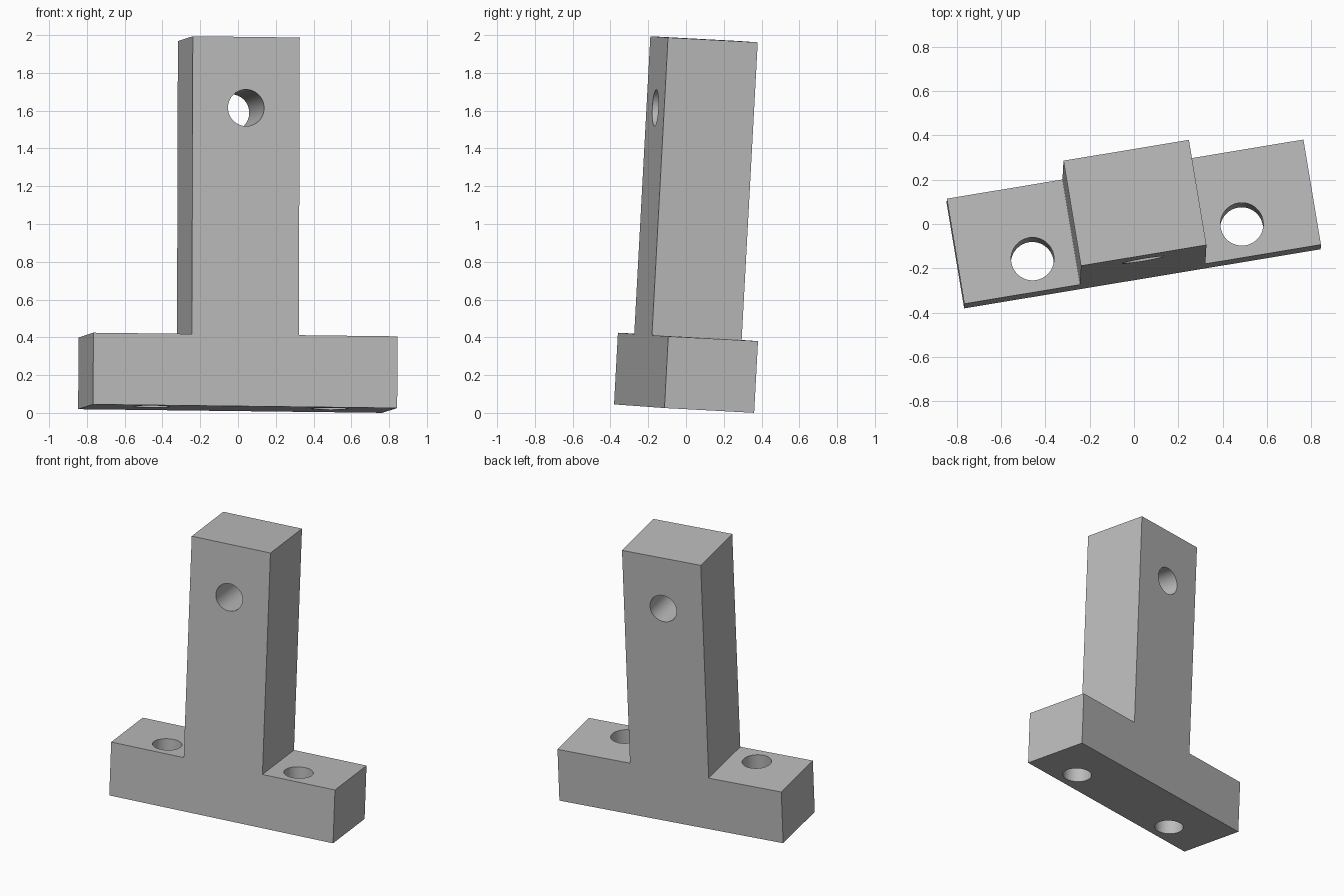
import bpy, bmesh
from mathutils import Matrix, Vector

cube = bpy.data.objects.get("Cube")
if cube:
    bpy.data.objects.remove(cube, do_unlink=True)

# Overall sizes in the bracket's own frame (origin at bottom front left corner)
WIDTH, DEPTH, HEIGHT = 1.632, 0.482, 1.958
FOOT_H, POST_W, HOLE_R = 0.38, 0.574, 0.097
MID = WIDTH / 2

# Leaning, turned frame of the part
up = Vector((0.003, 0.054, 1)).normalized()
side = Vector((1.61, 0.268, 0))
side = (side - up * side.dot(up)).normalized()
back = up.cross(side)
frame = Matrix((side, back, up)).transposed().to_4x4()
frame.translation = (-0.767, -0.381, 0.045)

grey = bpy.data.materials.new("plain grey")
grey.use_nodes = True
colour = (0.5, 0.5, 0.5, 1)
grey.diffuse_color = colour
grey.node_tree.nodes["Principled BSDF"].inputs["Base Color"].default_value = colour


def add_object(name, bm):
    bmesh.ops.recalc_face_normals(bm, faces=bm.faces)
    mesh = bpy.data.meshes.new(name)
    bm.to_mesh(mesh)
    bm.free()
    mesh.materials.append(grey)
    obj = bpy.data.objects.new(name, mesh)
    bpy.context.collection.objects.link(obj)
    return obj


def drill(target, name, centre, axis, length):
    """Cut a round through hole along the given axis."""
    bm = bmesh.new()
    turn = Vector((0, 0, 1)).rotation_difference(Vector(axis)).to_matrix().to_4x4()
    bmesh.ops.create_cone(bm, cap_ends=True, segments=64, radius1=HOLE_R,
                          radius2=HOLE_R, depth=length,
                          matrix=Matrix.Translation(centre) @ turn)
    cutter = add_object(name, bm)
    cutter.hide_render = True
    mod = target.modifiers.new(name, 'BOOLEAN')
    mod.operation = 'DIFFERENCE'
    mod.solver = 'EXACT'
    mod.object = cutter
    bpy.ops.object.modifier_apply(modifier=mod.name)
    bpy.data.objects.remove(cutter, do_unlink=True)


# Inverted T profile, extruded front to back
left, right = MID - POST_W / 2, MID + POST_W / 2
profile = [(0, 0), (WIDTH, 0), (WIDTH, FOOT_H), (right, FOOT_H),
           (right, HEIGHT), (left, HEIGHT), (left, FOOT_H), (0, FOOT_H)]
bm = bmesh.new()
face = bm.faces.new([bm.verts.new((x, 0, z)) for x, z in profile])
new = bmesh.ops.extrude_face_region(bm, geom=[face])["geom"]
bmesh.ops.translate(bm, vec=(0, DEPTH, 0),
                    verts=[v for v in new if isinstance(v, bmesh.types.BMVert)])
bracket = add_object("t_bracket", bm)
bpy.ops.object.select_all(action='DESELECT')
bracket.select_set(True)
bpy.context.view_layer.objects.active = bracket

# Cross hole near the top of the post, and a bolt hole in each foot
drill(bracket, "post_hole_cutter", (MID, DEPTH / 2, 1.582), (0, 1, 0), DEPTH * 2)
for sign in (-1, 1):
    drill(bracket, "foot_hole_cutter", (MID + sign * 0.479, 0.15, FOOT_H / 2),
          (0, 0, 1), FOOT_H * 2)

bpy.ops.object.shade_smooth_by_angle()
bracket.matrix_world = frame
